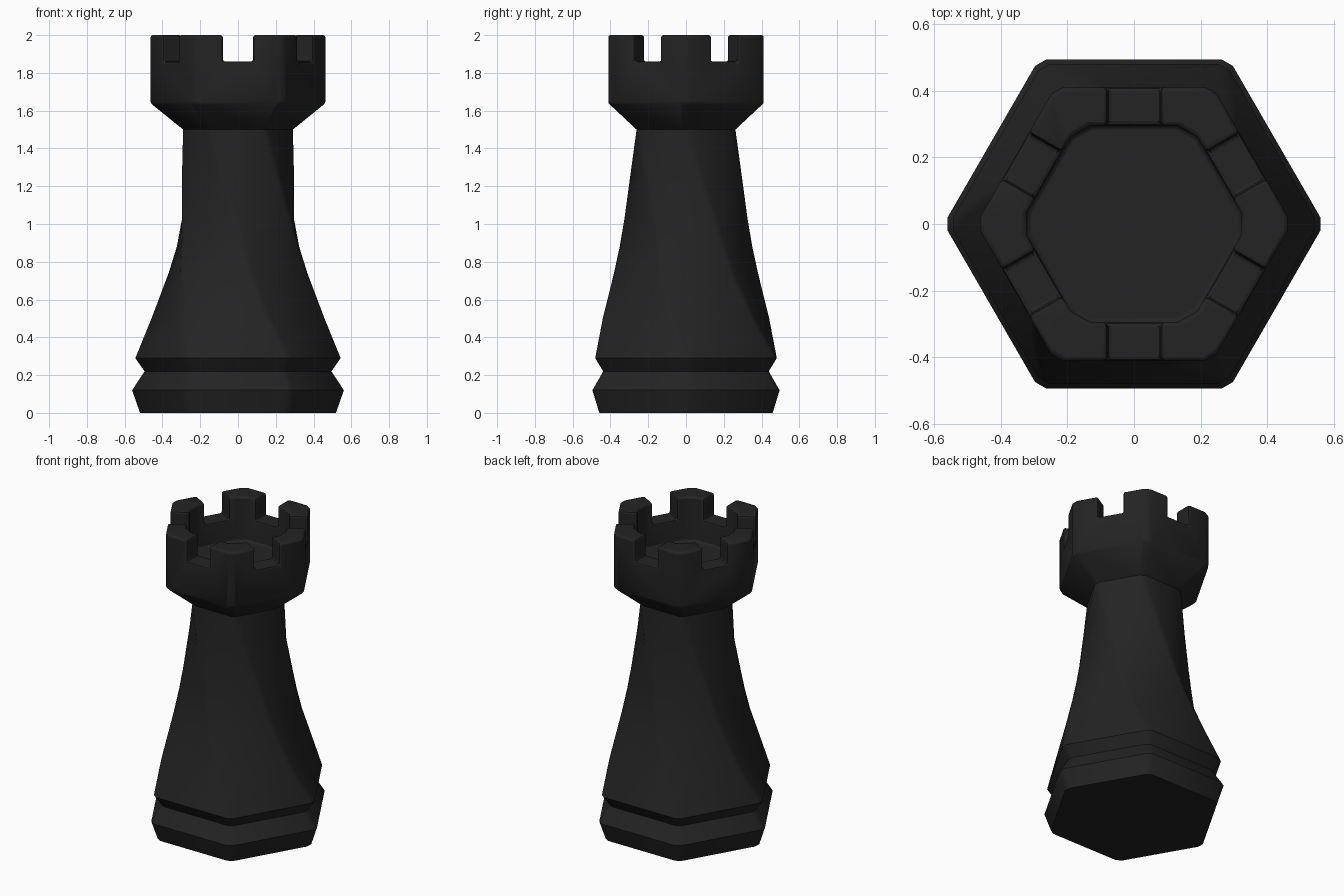
import bpy, bmesh, math
from mathutils import Matrix

if "Cube" in bpy.data.objects:
    bpy.data.objects.remove(bpy.data.objects["Cube"])

black = bpy.data.materials.new("matte black")
black.diffuse_color = (0.017, 0.017, 0.017, 1)
black.use_nodes = True
black.node_tree.nodes["Principled BSDF"].inputs["Base Color"].default_value = black.diffuse_color


def hex_ring(bm, z, radius, turn=0, chamfer=0.02):
    """Hexagon with slightly chamfered corners, as 12 vertices."""
    r = radius - chamfer / math.sqrt(3)
    verts = []
    for k in range(6):
        a = math.radians(60 * k + turn)
        for t in (-chamfer, chamfer):
            verts.append(bm.verts.new((r * math.cos(a) - t * math.sin(a),
                                       r * math.sin(a) + t * math.cos(a), z)))
    return verts


def loft(name, levels, cap_start=False, cap_end=False):
    """Skin a stack of hexagon rings (z, radius, turn, chamfer)."""
    bm = bmesh.new()
    rings = [hex_ring(bm, *lv) for lv in levels]
    n = len(rings[0])
    for lo, hi in zip(rings, rings[1:]):
        for i in range(n):
            j = (i + 1) % n
            bm.faces.new((lo[i], lo[j], hi[j], hi[i]))
    if cap_start:
        bm.faces.new(rings[0][::-1])
    if cap_end:
        bm.faces.new(rings[-1])
    return finish(name, bm)


def finish(name, bm):
    me = bpy.data.meshes.new(name)
    bm.to_mesh(me)
    bm.free()
    me.materials.append(black)
    ob = bpy.data.objects.new(name, me)
    bpy.context.collection.objects.link(ob)
    return ob


def smooth(ob, angle):
    bpy.ops.object.select_all(action='DESELECT')
    ob.select_set(True)
    bpy.context.view_layer.objects.active = ob
    bpy.ops.object.shade_smooth_by_angle(angle=math.radians(angle))


# Stepped foot with a groove
base = loft("base", [(0, 0.53), (0.12, 0.572), (0.22, 0.506), (0.29, 0.555)],
            cap_start=True)
smooth(base, 32)

# Tapered shaft twisting a sixth of a turn
shaft = loft("shaft", [(0.29, 0.555, 60), (0.5, 0.473, 50), (0.74, 0.395, 40),
                       (0.88, 0.362, 34), (1.02, 0.338, 28), (1.26, 0.312, 14),
                       (1.5, 0.302, 0)])
smooth(shaft, 32)

# Flared crown with a hollow top
crown = loft("crown", [(1.5, 0.302), (1.64, 0.475), (2.0, 0.475),
                       (2.0, 0.342, 0, 0.035), (1.71, 0.342, 0, 0.035)],
             cap_start=True, cap_end=True)

# Notches across the middle of each crown side
for k in range(3):
    bm = bmesh.new()
    bmesh.ops.create_cube(bm, size=1)
    bm.transform(Matrix.Rotation(math.radians(30 + 60 * k), 4, 'Z')
                 @ Matrix.Translation((0, 0, 2.06))
                 @ Matrix.Diagonal((1.4, 0.16, 0.4, 1)))
    cutter = finish(f"notch_cutter_{k + 1}", bm)
    cutter.hide_render = True
    cutter.display_type = 'WIRE'
    mod = crown.modifiers.new("notch", 'BOOLEAN')
    mod.operation = 'DIFFERENCE'
    mod.solver = 'EXACT'
    mod.object = cutter

# Softened crown edges
bevel = crown.modifiers.new("soft_edges", 'BEVEL')
bevel.width = 0.012
bevel.segments = 2
bevel.limit_method = 'ANGLE'
bevel.angle_limit = math.radians(50)
smooth(crown, 32)
